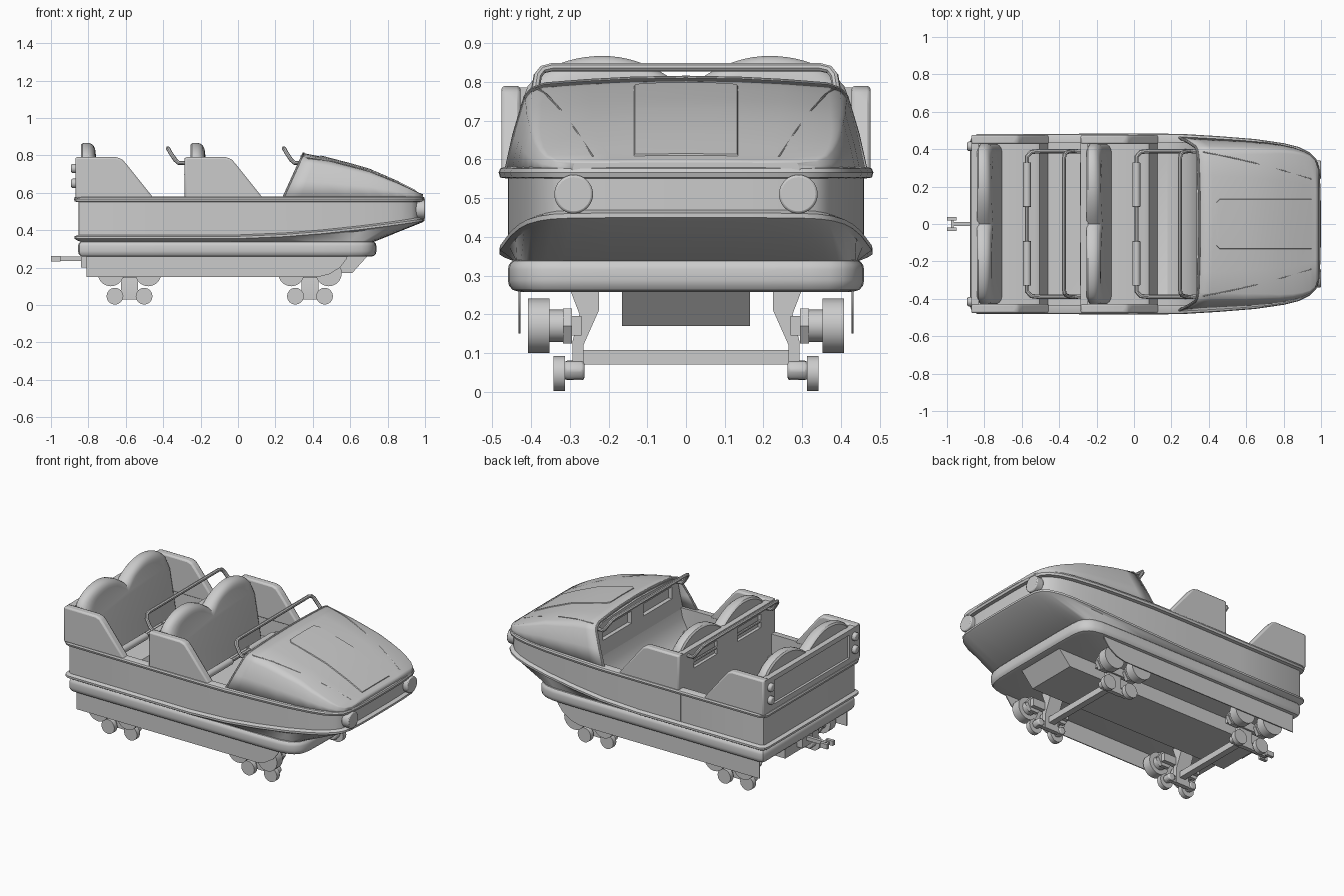
import bpy, bmesh, math
from mathutils import Vector

if "Cube" in bpy.data.objects:
    bpy.data.objects.remove(bpy.data.objects["Cube"])


def lerp(table, x):
    if x <= table[0][0]:
        return table[0][1]
    for (a, p), (b, q) in zip(table, table[1:]):
        if x <= b:
            return p + (q - p) * (x - a) / (b - a)
    return table[-1][1]


def make(name, verts, faces):
    me = bpy.data.meshes.new(name)
    me.from_pydata([tuple(v) for v in verts], [], faces)
    bm = bmesh.new()
    bm.from_mesh(me)
    bmesh.ops.recalc_face_normals(bm, faces=bm.faces[:])
    bm.to_mesh(me)
    bm.free()
    ob = bpy.data.objects.new(name, me)
    bpy.context.collection.objects.link(ob)
    return ob


def loft(name, rings, closed=True, caps=True):
    n = len(rings[0])
    verts = [p for r in rings for p in r]
    faces = [(k * n + i, k * n + (i + 1) % n, (k + 1) * n + (i + 1) % n, (k + 1) * n + i)
             for k in range(len(rings) - 1) for i in range(n if closed else n - 1)]
    if caps:
        faces += [tuple(range(n)), tuple(range((len(rings) - 1) * n, len(rings) * n))]
    return make(name, verts, faces)


def prism(name, pts, axis, a, b, bev=0.0):
    """Extrude a profile: axis 'y' takes (x, z) points, axis 'x' takes (y, z) points."""
    def put(p, t):
        return (p[0], t, p[1]) if axis == 'y' else (t, p[0], p[1])
    ob = loft(name, [[put(p, a) for p in pts], [put(p, b) for p in pts]])
    if bev:
        m = ob.modifiers.new("bevel", 'BEVEL')
        m.width, m.segments, m.limit_method = bev, 2, 'ANGLE'
    return ob


def box(name, x, y, z, bev=0.0):
    return prism(name, [(x[0], z[0]), (x[1], z[0]), (x[1], z[1]), (x[0], z[1])], 'y', *y, bev)


def disc(name, axis, c, r, a, b, n=16, bev=0.0):
    pts = [(c[0] + r * math.cos(2 * math.pi * i / n), c[1] + r * math.sin(2 * math.pi * i / n))
           for i in range(n)]
    return prism(name, pts, axis, a, b, bev)


def tube(name, pts, r):
    cu = bpy.data.curves.new(name, 'CURVE')
    cu.dimensions, cu.bevel_depth, cu.bevel_resolution, cu.use_fill_caps = '3D', r, 2, True
    sp = cu.splines.new('POLY')
    sp.points.add(len(pts) - 1)
    for p, q in zip(sp.points, pts):
        p.co = (*q, 1)
    ob = bpy.data.objects.new(name, cu)
    bpy.context.collection.objects.link(ob)
    bpy.ops.object.select_all(action='DESELECT')
    ob.select_set(True)
    bpy.context.view_layer.objects.active = ob
    bpy.ops.object.convert(target='MESH')


def cut(ob, cutter):
    m = ob.modifiers.new("cut", 'BOOLEAN')
    m.operation, m.object, m.solver = 'DIFFERENCE', cutter, 'EXACT'
    bpy.context.view_layer.objects.active = ob
    bpy.ops.object.modifier_apply(modifier=m.name)
    bpy.data.objects.remove(cutter)


def mirrored(half):
    return half + [(x, -y, z) for x, y, z in reversed(half)]


# plan outlines (nose toward +x) of the hull and of the bumper band, same point count
HALF = [(-.875, .44), (-.866, .463), (-.84, .478), (-.4, .48), (0, .482), (.25, .48), (.45, .468),
        (.65, .452), (.8, .43), (.88, .41), (.94, .38), (.973, .347), (.988, .3), (.995, .2), (.997, .1)]
BAND = [(-.855, .43), (-.848, .45), (-.825, .46), (-.4, .46), (0, .46), (.25, .46), (.45, .46), (.6, .457),
        (.66, .445), (.69, .43), (.715, .405), (.73, .37), (.737, .32), (.74, .2), (.74, .1)]


def ring(half, off, z, xmax=9):
    """Outline inset by off at height z (a number or a function of x)."""
    out = [Vector(p) for p in half] + [Vector((x, -y)) for x, y in reversed(half)]
    res = []
    for i, p in enumerate(out):
        d = (out[(i + 1) % len(out)] - p).normalized() + (p - out[i - 1]).normalized()
        d.normalize()
        q = p + Vector((d.y, -d.x)) * off
        res.append((min(q.x, xmax), q.y, z(p.x) if callable(z) else z))
    return res


def keel(dz):
    return lambda x: .355 + .095 * max(0, x) ** 1.6 + dz


# hull tub with lower lip, belt moulding, open cockpit and floor
loft("hull_tub", [ring(BAND, .02, .335)] + [ring(HALF, o, z) for o, z in
     [(.012, keel(-.008)), (0, keel(0)), (0, keel(.012)), (.022, keel(.02)), (.022, .55), (.002, .553),
      (-.002, .566), (.002, .576), (.01, .58), (.045, .58)]] + [ring(HALF, .045, .37, xmax=.4)])
# rounded bumper band under the hull
loft("bumper_band", [ring(BAND, o, z) for o, z in [(.03, .258), (.012, .263), (.003, .274), (0, .288), (0, .316),
                                                   (.003, .328), (.012, .338), (.03, .342)]])

# hood
TOP = [(.35, .812), (.5, .782), (.7, .725), (.85, .66), (.985, .592)]
WID = [(x, y - .006) for x, y in HALF]


def section(x):
    w, h = lerp(WID, x), lerp(TOP, x) - .57
    return [(w, .57), (w - .09 * h, .57 + .4 * h), (w - .21 * h, .57 + .8 * h), (w - .28 * h, .57 + .88 * h),
            (w - .42 * h, .57 + .93 * h), (w * .55, .57 + .965 * h), (w * .3, .57 + .99 * h), (0.001, .57 + h)]


def hood_z(x, y):
    return lerp(sorted(section(x)), abs(y))


rows = []
for x in [.35, .42, .5, .6, .7, .78, .85, .9, .94, .97, .988]:
    fade = max(0, 1 - (x - .35) / .35)
    rows.append(mirrored([(x - .11 * fade * (lerp(TOP, x) - z) / (lerp(TOP, x) - .57), y, z)
                          for y, z in section(x)]))
hood = loft("hood", rows, closed=False, caps=False)
sol = hood.modifiers.new("thick", 'SOLIDIFY')
sol.thickness, sol.offset = .014, -1
prism("hood_nose_cap", [(y, z) for _, y, z in rows[-1]], 'x', .975, .988)
tube("hood_rear_edge", [(x, y * .99, z - .003) for x, y, z in rows[0]], .007)
# raised centre panel and side creases of the hood
loft("hood_panel", [[(x, y, hood_z(x, y) + e) for y, e in
                     [(-w, -.01), (-w + .008, .005), (0, .005), (w - .008, .005), (w, -.01)]]
                    for x, w in [(.44, .12), (.46, .14), (.6, .14), (.7, .14), (.85, .14), (.95, .14)]])
for s in (1, -1):
    tube("hood_crease", [(x, s * y, hood_z(x, y) - .001) for x, y in
                         [(.37, .385), (.5, .36), (.65, .325), (.8, .285), (.95, .24)]], .003)

# dashboard with two slots, and toe board
dash = prism("dashboard", [(-.44, .37), (.44, .37), (.445, .58), (.395, .765), (.34, .785), (0, .8),
                           (-.34, .785), (-.395, .765), (-.445, .58)], 'x', .335, .375)
for s in (1, -1):
    cut(dash, box("slot_cutter", (.3, .36), sorted((s * .06, s * .34)), (.67, .745)))
prism("toe_board", [(.34, .6), (.325, .52), (.29, .45), (.24, .4), (.18, .372), (.34, .36)], 'y', -.435, .435)

# headlights and tail lights
for s in (1, -1):
    disc("headlight", 'x', (s * .29, .51), .05, .95, 1.0, 32, .006)
    for z in (.65, .73):
        disc("tail_light", 'x', (s * .415, z), .025, -.892, -.86, 20, .008)


def hump(inset):
    """Double-humped seat back outline as (y, z)."""
    top = []
    for i in range(21):
        y = math.cos(math.pi * i / 40) if i < 0 else 1 - i / 20
        d = 2 * y - 1
        z = .867 - .085 * d * d if d < 0 else .73 + .137 * math.sqrt(1 - d * d)
        top.append((y * (.43 - inset), z - inset))
    return [(-.43 + inset, .4), (.43 - inset, .4)] + top + [(-y, z) for y, z in reversed(top[:-1])]


# two seat rows: side wings, rear wall, sculpted seat back, bench, bars
for row, dx in (("rear", 0), ("front", .585)):
    wing = [(-.87, .57), (-.87, .79), (-.65, .79), (-.62, .78), (-.59, .745), (-.45, .57)]
    for s in (1, -1):
        prism(row + "_side_wing", [(x + dx, z) for x, z in wing], 'y', *sorted((s * .427, s * .477)), .01)
    wall = box(row + "_back_wall", (-.87 + dx, -.83 + dx), (-.46, .46), (.37 if dx else .57, .785))
    if dx:
        for s in (1, -1):
            cut(wall, box("slot_cutter", (-.9 + dx, -.85 + dx), sorted((s * .1, s * .33)), (.66, .745)))
            tube("wall_handle", [(-.865 + dx, s * y, .7) for y in (.1, .33)], .008)
    else:
        cut(wall, box("panel_cutter", (-.9, -.855), (-.37, .37), (.61, .755)))
    loft(row + "_seat_back", [[(x + dx + max(0, .79 - z) * .17, y, z) for y, z in hump(i)] for x, i in
                              [(-.84, .012), (-.832, .003), (-.82, 0), (-.8, 0), (-.785, .005),
                               (-.773, .015), (-.765, .03), (-.762, .045)]])
    prism(row + "_bench", [(x + dx, z) for x, z in [(-.8, .36), (-.8, .45), (-.53, .47), (-.505, .46),
                                                  (-.49, .43), (-.46, .37)]], 'y', -.435, .435)
    # lap bar with padded grips
    lap = [(-.3 + dx, .39, .45), (-.5 + dx, .39, .52), (-.55 + dx, .385, .535), (-.572 + dx, .36, .54)]
    tube(row + "_lap_bar", mirrored(lap), .012)
    for s in (1, -1):
        disc(row + "_lap_pad", 'y', (-.572 + dx, .54), .021, *sorted((s * .09, s * .33)), 16, .004)
    # raised grab bar ahead of the row
    grab = [(-.27, .385, .76), (-.318, .39, .76), (-.335, .39, .775), (-.362, .383, .815),
            (-.371, .37, .832), (-.375, .345, .838)]
    tube(row + "_grab_bar", mirrored([(x + dx * 1.06, y, z) for x, y, z in grab]), .011)

# chassis: centre beam, side skirts
prism("chassis_beam", [(-.8, .27), (-.8, .17), (.61, .17), (.7, .27)], 'y', -.165, .165)
for s in (1, -1):
    prism("side_skirt", [(-.81, .27), (-.81, .15), (.43, .15), (.49, .165), (.545, .2), (.58, .245), (.59, .27)],
          'y', s * .43 - .003, s * .43 + .003)

# wheel bogies
for cx in (-.58, .385):
    box("axle", (cx - .02, cx + .02), (-.275, .275), (.07, .108))
    for s in (1, -1):
        prism("wheel_bracket", [(s * y, z) for y, z in [(.225, .265), (.225, .21), (.265, .12), (.265, .03),
                                                        (.293, .03), (.293, .13), (.275, .2), (.3, .265)]],
              'x', cx - .045, cx + .045)
        box("upper_wheel_beam", (cx - .13, cx + .13), sorted((s * .27, s * .3)), (.145, .195))
        box("lower_wheel_beam", (cx - .09, cx + .09), sorted((s * .268, s * .29)), (.03, .07))
        for d in (1, -1):
            x = cx + d * .1
            disc("road_wheel", 'y', (x, .17), .07, *sorted((s * .352, s * .408)), 20)
            disc("road_wheel_hub", 'y', (x, .17), .042, *sorted((s * .315, s * .355)), 12)
            disc("road_wheel_nut", 'y', (x, .17), .052, *sorted((s * .295, s * .318)), 6)
            x = cx + d * .078
            disc("guide_wheel", 'y', (x, .047), .045, *sorted((s * .312, s * .342)), 16)
            disc("guide_wheel_hub", 'y', (x, .055), .025, *sorted((s * .262, s * .315)), 12, .008)

# rear coupling
box("hitch_block", (-.84, -.78), (-.05, .05), (.2, .27))
box("hitch_bar", (-.97, -.82), (-.01, .01), (.235, .258))
box("hitch_pin", (-.978, -.965), (-.03, .03), (.24, .253))
for s in (1, -1):
    box("hitch_fork", (-1, -.95), sorted((s * .018, s * .038)), (.232, .262))

bpy.ops.object.select_all(action='SELECT')
bpy.context.view_layer.objects.active = hood
bpy.ops.object.shade_smooth_by_angle(angle=math.radians(32))
